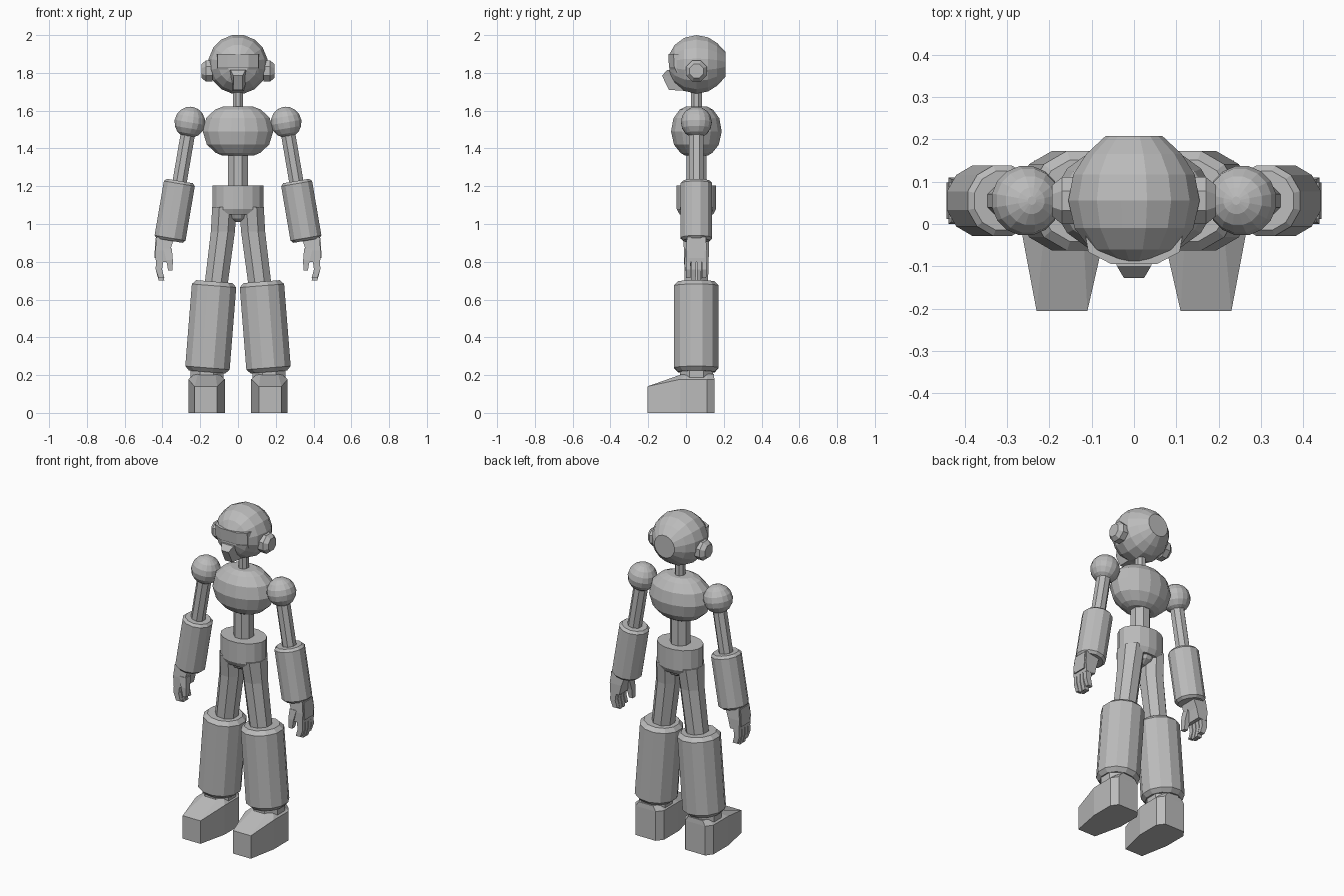
import bpy, bmesh
from math import sin, cos, pi
from mathutils import Vector

cube = bpy.data.objects.get("Cube")
if cube:
    bpy.data.objects.remove(cube)

GREY = (0.5, 0.5, 0.5, 1)
mat = bpy.data.materials.new("plain grey")
mat.use_nodes = True
mat.diffuse_color = GREY
mat.node_tree.nodes["Principled BSDF"].inputs["Base Color"].default_value = GREY
MID = 0.055  # depth of the body's centre line


def finish(name, bm):
    bmesh.ops.recalc_face_normals(bm, faces=bm.faces)
    mesh = bpy.data.meshes.new(name)
    bm.to_mesh(mesh)
    bm.free()
    mesh.materials.append(mat)
    ob = bpy.data.objects.new(name, mesh)
    bpy.context.collection.objects.link(ob)
    return ob


def loft(name, loops, side=1):
    """Skin a stack of equal point loops, capped at both ends."""
    bm = bmesh.new()
    rows = [[bm.verts.new((p[0] * side, p[1], p[2])) for p in lp] for lp in loops]
    n = len(rows[0])
    for a, b in zip(rows, rows[1:]):
        for i in range(n):
            j = (i + 1) % n
            bm.faces.new((a[i], a[j], b[j], b[i]))
    bm.faces.new(rows[0])
    bm.faces.new(rows[-1])
    return finish(name, bm)


def ring(x, z, rx, ry, n):
    return [(x + rx * cos(2 * pi * (i + .5) / n), MID + ry * sin(2 * pi * (i + .5) / n), z)
            for i in range(n)]


def rect(x0, x1, y0, y1, z):
    return [(x0, y0, z), (x1, y0, z), (x1, y1, z), (x0, y1, z)]


def lathe(name, origin, axis, profile, n, side=1):
    """Revolve (radius, distance) pairs around an axis."""
    origin, axis = Vector(origin), Vector(axis).normalized()
    u = axis.cross(Vector((0, 1, 0)))
    if u.length < .1:
        u = Vector((1, 0, 0))
    u.normalize()
    v = axis.cross(u)
    loops = []
    for r, t in profile:
        loops.append([origin + axis * t + (u * cos(2 * pi * (i + .5) / n)
                      + v * sin(2 * pi * (i + .5) / n)) * r for i in range(n)])
    return loft(name, loops, side)


def ball(r, steps, skip):
    """Profile of a sphere with flattened poles."""
    return [(r * sin(pi * i / steps), -r * cos(pi * i / steps))
            for i in [skip] + list(range(1, steps)) + [steps - skip]
            if skip <= i <= steps - skip and (i not in (1, steps - 1) or skip < 1)]


def capsule(r, length, bevel):
    return [(r - bevel, 0), (r, bevel), (r, length - bevel), (r - bevel, length)]


# Head: round helmet with flattened back
lathe("helmet", (0, MID, 1.845), (0, 1, 0),
      [(.055, -.143), (.105, -.115), (.143, -.065), (.158, 0),
       (.146, .062), (.115, .11), (.068, .153)], 16)

# Visor: curved band over the eyes
plan = [(-.115, -.02), (-.108, -.062), (-.055, -.09), (.055, -.09), (.108, -.062), (.115, -.02)]
loft("visor", [[(x, y + .016, 1.8) for x, y in plan],
               [(x, y, 1.83) for x, y in plan],
               [(x, y - .004, 1.9) for x, y in plan]])

# Face mask: wedge narrowing to the chin
loft("face_mask", [
    [(-.03, -.01, 1.705), (-.025, -.09, 1.71), (.025, -.09, 1.71), (.03, -.01, 1.705)],
    [(-.055, -.01, 1.775), (-.024, -.127, 1.785), (.024, -.127, 1.785), (.055, -.01, 1.775)],
    [(-.065, -.01, 1.815), (-.04, -.1, 1.815), (.04, -.1, 1.815), (.065, -.01, 1.815)]])

# Torso
loft("neck", [ring(0, z, .03, .032, 8) for z in (1.58, 1.74)])
loft("chest", [ring(0, z, r, r * .72, 16) for z, r in
               [(1.362, .085), (1.377, .12), (1.42, .168), (1.49, .19),
                (1.56, .172), (1.605, .125), (1.622, .08)]])
loft("waist", [ring(0, z, .057, .057, 8) for z in (1.18, 1.39)])
loft("pelvis", [ring(0, z, rx, ry, 16) for z, rx, ry in
                [(1.05, .135, .09), (1.08, .138, .107), (1.205, .138, .107)]])
loft("crotch", [ring(0, z, rx, ry, 12) for z, rx, ry in
                [(1.01, .025, .035), (1.03, .055, .07), (1.065, .075, .088)]])

ARM = (.171, 0, -1)
SHOULDER = Vector((.255, MID, 1.538))


def along(t):
    return SHOULDER + Vector(ARM).normalized() * t


for label, s in (("left", 1), ("right", -1)):
    # Ear caps
    lathe(label + "_ear", (.135, MID, 1.81), (1, 0, 0),
          [(.06, 0), (.06, .035), (.04, .058)], 8, s)

    # Arm
    lathe(label + "_shoulder", SHOULDER, ARM, ball(.083, 8, .3), 16, s)
    lathe(label + "_upper_arm", along(.03), ARM, [(.041, 0), (.041, .33)], 8, s)
    lathe(label + "_forearm", along(.315), ARM, capsule(.086, .32, .014), 12, s)

    # Hand: palm, back plate, fingers and thumb
    loft(label + "_palm", [rect(.335, .43, .005, .105, .93),
                           rect(.36, .438, 0, .11, .86),
                           rect(.375, .435, 0, .11, .80)], s)
    loft(label + "_hand_plate", [rect(.42, .437, .012, .098, .925),
                                 rect(.425, .443, .012, .098, .82)], s)
    for k in range(4):
        y = .001 + k * .028
        tip = .70 if k in (1, 2) else .715
        loft(label + "_finger_%d" % (k + 1), [rect(.395, .434, y, y + .024, .81),
                                              rect(.402, .436, y, y + .024, .76),
                                              rect(.39, .42, y, y + .022, tip)], s)
    loft(label + "_thumb", [rect(.35, .395, -.002, .045, .87),
                            rect(.345, .38, -.008, .03, .81),
                            rect(.346, .37, -.006, .022, .755)], s)

    # Leg
    loft(label + "_thigh", [ring(x, z, rx, ry, 8) for x, z, rx, ry in
                            [(.072, 1.09, .07, .095), (.08, .96, .069, .075),
                             (.117, .67, .066, .066)]], s)
    lathe(label + "_shin", (.125, MID, .695), (.08, 0, -1), capsule(.122, .48, .022), 12, s)
    lathe(label + "_ankle", (.165, MID, .24), (0, 0, -1), [(.095, 0), (.095, .08)], 8, s)

    # Foot: tapered toe, chamfered heel, sloping top
    sole = [(.11, -.205), (.23, -.205), (.263, -.03), (.263, .11),
            (.235, .15), (.1, .15), (.07, .11), (.07, -.03)]
    top = [(.12, -.015), (.212, -.015), (.228, .01), (.228, .11),
           (.215, .148), (.118, .148), (.102, .11), (.102, .01)]
    loft(label + "_foot", [[(x, y, 0) for x, y in sole],
                           [(x, y, .14 if y < -.1 else .178) for x, y in sole],
                           [(x, y, .207) for x, y in top]], s)
